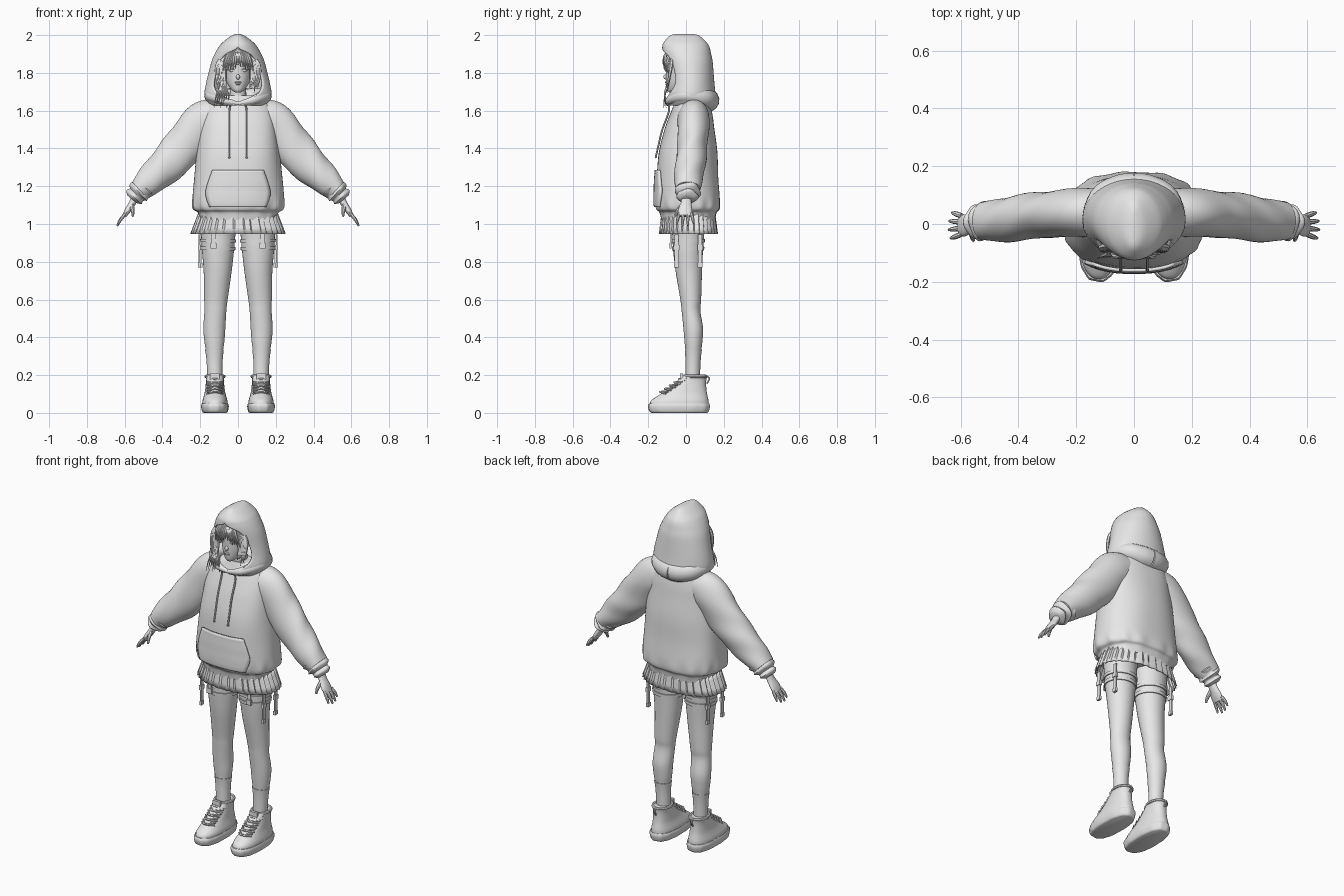
import bpy, bmesh, random
from math import sin, cos, pi, tau, radians, exp
from mathutils import Vector, Matrix

random.seed(4)
cube = bpy.data.objects.get("Cube")
if cube:
    bpy.data.objects.remove(cube)

grey = bpy.data.materials.new("plain grey")
grey.use_nodes = True
COLOUR = (0.8, 0.8, 0.8, 1)
grey.diffuse_color = COLOUR
grey.node_tree.nodes["Principled BSDF"].inputs["Base Color"].default_value = COLOUR


def finish(ob, mirror=False, thick=0, angle=40):
    """Colour, shade and optionally thicken or mirror a part."""
    ob.data.materials.clear()
    ob.data.materials.append(grey)
    bpy.ops.object.select_all(action='DESELECT')
    ob.select_set(True)
    bpy.context.view_layer.objects.active = ob
    bpy.ops.object.shade_smooth_by_angle(angle=radians(angle))
    if thick:
        solid = ob.modifiers.new("thickness", 'SOLIDIFY')
        solid.thickness, solid.offset = thick, 0
    if mirror:
        ob.modifiers.new("mirror", 'MIRROR')
    return ob


def from_bmesh(name, bm, **kw):
    bmesh.ops.recalc_face_normals(bm, faces=bm.faces[:])
    mesh = bpy.data.meshes.new(name)
    bm.to_mesh(mesh)
    bm.free()
    ob = bpy.data.objects.new(name, mesh)
    bpy.context.collection.objects.link(ob)
    return finish(ob, **kw)


def smooth(keys, steps=5):
    """Spline through key tuples."""
    out = []
    for i in range(len(keys) - 1):
        quad = keys[max(i - 1, 0)], keys[i], keys[i + 1], keys[min(i + 2, len(keys) - 1)]
        for s in range(steps):
            t = s / steps
            out.append([.5 * (2*b + (c - a)*t + (2*a - 5*b + 4*c - d)*t*t
                              + (3*b - a - 3*c + d)*t**3) for a, b, c, d in zip(*quad)])
    return out + [list(keys[-1])]


def bridge(bm, rows, closed):
    for r, q in zip(rows, rows[1:]):
        n = len(r)
        for i in range(n if closed else n - 1):
            j = (i + 1) % n
            bm.faces.new((r[i], r[j], q[j], q[i]))


def loft(name, rings, n=32, power=2, ripple=None, caps=True, **kw):
    """Skin rings of (x, y, z, radius across, radius along y)."""
    bm, rows = bmesh.new(), []
    centres = [Vector(r[:3]) for r in rings]
    for i, (c, ring) in enumerate(zip(centres, rings)):
        along = centres[min(i + 1, len(rings) - 1)] - centres[max(i - 1, 0)]
        across = along.cross(Vector((0, 1, 0))).normalized()
        row = []
        for k in range(n):
            a = tau * k / n
            u, v = (abs(f)**(2 / power) * (1 if f > 0 else -1) for f in (cos(a), sin(a)))
            g = ripple(a, c) if ripple else 1
            row.append(bm.verts.new(c + across*u*ring[3]*g + Vector((0, v*ring[4]*g, 0))))
        rows.append(row)
    bridge(bm, rows, True)
    if caps:
        bm.faces.new(rows[0])
        bm.faces.new(rows[-1])
    return from_bmesh(name, bm, **kw)


def upright(keys, steps=5):
    """Turn (z, half width, front y, back y, centre x) keys into loft rings."""
    return [(x, (f + b) / 2, z, w, (b - f) / 2) for z, w, f, b, x in smooth(keys, steps)]


def cord(name, keys, sides=1, **kw):
    """Round cord through (x, y, z, radius) keys."""
    curve = bpy.data.curves.new(name, 'CURVE')
    curve.dimensions, curve.bevel_depth, curve.bevel_resolution = '3D', 1, sides
    curve.use_fill_caps = True
    pts = smooth(keys)
    line = curve.splines.new('POLY')
    line.points.add(len(pts) - 1)
    for p, (x, y, z, r) in zip(line.points, pts):
        p.co, p.radius = (x, y, z, 1), max(r, .0005)
    ob = bpy.data.objects.new(name, curve)
    bpy.context.collection.objects.link(ob)
    bpy.ops.object.select_all(action='DESELECT')
    ob.select_set(True)
    bpy.context.view_layer.objects.active = ob
    bpy.ops.object.convert(target='MESH')
    return finish(bpy.context.object, **kw)


def blob(name, loc, size, **kw):
    bm = bmesh.new()
    bmesh.ops.create_uvsphere(bm, u_segments=20, v_segments=12, radius=1,
                              matrix=Matrix.LocRotScale(Vector(loc), None, Vector(size)))
    return from_bmesh(name, bm, **kw)


def box(name, loc, size, **kw):
    bm = bmesh.new()
    bmesh.ops.create_cube(bm, size=1, matrix=Matrix.LocRotScale(Vector(loc), None, Vector(size)))
    return from_bmesh(name, bm, **kw)


# Hoodie body with a gathered hem
POWER = 2.4
torso = upright([(1.02, .205, -.13, .155, 0), (1.06, .212, -.138, .163, 0), (1.08, .238, -.155, .178, 0),
                 (1.13, .243, -.16, .18, 0), (1.25, .233, -.155, .17, 0), (1.38, .22, -.145, .165, 0),
                 (1.5, .205, -.115, .15, 0), (1.58, .19, -.085, .14, 0), (1.64, .16, -.06, .125, 0),
                 (1.68, .09, -.045, .1, 0)])
loft("hoodie_body", torso, n=96, power=POWER, ripple=lambda a, c:
     1 + .018 * sin(14*a) * exp(-((c.z - 1.09) / .04)**2) + .008 * sin(5*a + 9*c.z))


def chest_y(x, z):
    ring = min(torso, key=lambda r: abs(r[2] - z))
    return ring[1] - ring[4] * (1 - abs(x / ring[3])**POWER)**(1 / POWER)


# Front pocket following the body
bm = bmesh.new()
rows = [[bm.verts.new((w*s/8, chest_y(w*s/8, z) - .007, z)) for s in range(-8, 9)]
        for z, w in smooth([(1.09, .15), (1.17, .17), (1.285, .135)], 6)]
bridge(bm, rows, False)
from_bmesh("front_pocket", bm, thick=.012)

# Drawstrings
cord("drawstrings", [(.035, -.1, 1.645, .005)] + [(.046, chest_y(.046, z) - .012, z, .005)
     for z in (1.6, 1.5, 1.42, 1.36)] + [(.046, chest_y(.046, 1.35) - .012, 1.35, .007)], mirror=True)

# Sleeves and bunched cuffs
loft("sleeves", smooth([(.1, .04, 1.57, .09, .08), (.18, .04, 1.54, .11, .085), (.27, .035, 1.43, .11, .08),
                        (.37, .025, 1.32, .098, .08), (.46, .012, 1.235, .08, .075),
                        (.52, .01, 1.18, .06, .065)], 7), n=40, mirror=True,
     ripple=lambda a, c: 1 + .03 * sin(3*a + 45*c.x) * min(1, c.x * 3))
loft("cuffs", smooth([(.485, .01, 1.205, .045, .05), (.495, .01, 1.195, .064, .07), (.51, .01, 1.18, .055, .058),
                      (.525, .01, 1.168, .064, .068), (.537, .008, 1.155, .046, .05), (.55, .008, 1.142, .052, .056),
                      (.56, .006, 1.13, .03, .035)], 4), n=32, mirror=True,
     ripple=lambda a, c: 1 + .06 * sin(4*a + 60*c.x))

# Hands
loft("palms", smooth([(.535, .005, 1.16, .022, .026), (.56, 0, 1.11, .018, .028), (.585, -.005, 1.07, .016, .038),
                      (.602, -.005, 1.042, .011, .034)], 4), n=20, mirror=True)
for i, reach in enumerate((.85, 1, .95, .75)):
    y = -.035 + .021 * i
    cord("fingers_%d" % (i + 1), [(.596, y, 1.055, .009), (.596 + .026*reach, y*1.25, 1.055 - .033*reach, .009),
         (.596 + .044*reach, y*1.4, 1.055 - .066*reach, .005)], sides=2, mirror=True)
cord("thumbs", [(.563, -.018, 1.1, .013), (.558, -.045, 1.07, .01), (.556, -.056, 1.04, .006)],
     sides=2, mirror=True)

# Hood open at the front: z, half width, front y, back y, opening half angle
bm, rows = bmesh.new(), []
for z, w, f, b, gap in smooth([(2, .008, -.06, .04, 0), (1.99, .035, -.085, .07, 0), (1.955, .08, -.115, .107, 0),
                               (1.93, .1, -.12, .12, 2), (1.9, .117, -.118, .127, 32), (1.86, .134, -.11, .135, 45),
                               (1.8, .15, -.1, .14, 51), (1.74, .164, -.1, .145, 51), (1.69, .172, -.11, .15, 38),
                               (1.66, .165, -.11, .15, 20), (1.63, .14, -.1, .14, 4)], 4):
    g = radians(max(gap, 0))
    angles = [g + (tau - 2*g) * k / 48 for k in range(49)]
    rows.append([bm.verts.new((w*sin(a), (f + b)/2 - (b - f)/2*cos(a), z)) for a in angles])
bridge(bm, rows, False)
bm.faces.new(rows[0][:-1])
bmesh.ops.remove_doubles(bm, verts=bm.verts[:], dist=.0004)
from_bmesh("hood", bm, thick=.012, angle=60)
cord("hood_collar_fold", [(0, -.095, 1.637, .01), (.08, -.085, 1.655, .022), (.14, -.01, 1.68, .036),
     (.11, .08, 1.67, .052), (.05, .11, 1.658, .06), (0, .115, 1.655, .062)], sides=5, mirror=True)

# Head and face
loft("neck", upright([(1.6, .05, -.04, .07, 0), (1.72, .042, -.04, .055, 0)]), n=20)
loft("head", upright([(1.697, .015, -.09, -.06, 0), (1.712, .036, -.1, -.01, 0), (1.75, .06, -.105, .045, 0),
                      (1.8, .074, -.107, .077, 0), (1.85, .08, -.107, .095, 0), (1.9, .072, -.09, .09, 0),
                      (1.93, .04, -.055, .055, 0)]), n=32)
blob("nose", (0, -.107, 1.779), (.01, .012, .014))
blob("upper_lip", (0, -.105, 1.75), (.018, .007, .005))
blob("lower_lip", (0, -.103, 1.741), (.015, .007, .005))
blob("eyes", (.032, -.096, 1.812), (.014, .006, .007), mirror=True)
cord("upper_eyelids", [(.015, -.102, 1.812, .002), (.032, -.103, 1.821, .003), (.05, -.09, 1.815, .002)], mirror=True)
cord("eyebrows", [(.014, -.107, 1.833, .002), (.032, -.103, 1.84, .003), (.053, -.09, 1.835, .001)], mirror=True)

# Hair: cap, fringe, side locks and long loose locks
blob("hair_cap", (0, .012, 1.845), (.092, .1, .095))
for i in range(13):
    x = -.075 + .0125 * i
    cord("fringe_lock", [(x*.3, -.075, 1.925, .004), (x*.8, -.112, 1.885, .009),
         (x*1.1, -.122 + abs(x)*.35, 1.83 - abs(x)*.3 + random.uniform(-.012, .012), .001)])
for side in (-1, 1):
    for i in range(8):
        x = side * (.066 + .006 * i)
        cord("side_lock", [(x*.5, -.07, 1.915, .005), (x, -.09 + .002*i, 1.85, .009),
             (x*1.05, -.088, 1.78, .008), (x*.95, -.1, random.uniform(1.69, 1.74), .001)])
for i in range(7):
    x = -.115 + .011 * i
    cord("long_lock", [(-.085, -.08, 1.8, .006), (-.09 + .003*i, -.1, 1.73, .007),
         (x, -.112, 1.68, .004), (x - .012, -.12 + .005*i, 1.615 + .01 * (i % 3), .001)])

# Pleated skirt
PLEATS = 34
loft("pleated_skirt", upright([(1.06, .205, -.125, .15, 0), (.948, .247, -.138, .165, 0)], 3),
     n=PLEATS * 5, power=2.2, caps=False, thick=.005, mirror=False, angle=25,
     ripple=lambda a, c: .97 + .055 * ((a * PLEATS / tau) % 1))

# Legs, socks and thigh bands
legs = upright([(1.04, .1, -.08, .1, .105), (.93, .09, -.072, .095, .105), (.86, .085, -.068, .09, .106),
                (.75, .074, -.055, .085, .108), (.6, .062, -.03, .08, .117), (.54, .058, -.023, .076, .12),
                (.45, .058, -.014, .09, .125), (.38, .053, -.008, .087, .125), (.28, .04, 0, .075, .124),
                (.15, .036, 0, .07, .122)], 8)
loft("legs", legs, n=32, mirror=True)


def leg_band(name, low, high, grow):
    rings = [(x, y, z, w + grow, d + grow) for x, y, z, w, d in legs if low <= z <= high]
    loft(name, rings, n=32, mirror=True)


leg_band("socks", .15, .335, .003)
leg_band("lower_thigh_bands", .855, .885, .006)
leg_band("upper_thigh_bands", .9, .921, .006)
for y in (-.05, .075):
    x = .197 if y < 0 else .188
    box("hanging_straps", (x + .008, y, .86), (.008, .022, .17), mirror=True)
    box("strap_buckles", (x + .008, y, .875), (.016, .03, .026), mirror=True)
    box("strap_ends", (x + .008, y, .782), (.014, .026, .022), mirror=True)
box("garter_straps", (.13, -.079, .925), (.02, .008, .09), mirror=True)
box("garter_buckles", (.13, -.082, .885), (.03, .012, .03), mirror=True)

# Shoes
FOOT = .122
loft("soles", upright([(0, .06, -.18, .112, FOOT), (.008, .068, -.193, .12, FOOT), (.035, .073, -.2, .126, FOOT),
                       (.05, .069, -.194, .122, FOOT)], 3), n=48, power=2.5, mirror=True,
     ripple=lambda a, c: 1 + .012 * sin(12*a))
loft("shoe_uppers", upright([(.04, .068, -.192, .12, FOOT), (.065, .066, -.185, .119, FOOT), (.09, .059, -.15, .114, FOOT),
                             (.11, .054, -.118, .11, FOOT), (.14, .05, -.077, .107, FOOT), (.17, .048, -.045, .107, FOOT),
                             (.197, .05, -.018, .11, FOOT)]), n=40, power=2.3, mirror=True)
cord("shoe_collars", [(FOOT + .047*cos(a), .046 + .06*sin(a), .193, .009)
     for a in (pi * k / 8 for k in range(17))], sides=2, mirror=True)
box("shoe_tongues", (FOOT, -.024, .188), (.05, .016, .04), mirror=True)
cord("heel_loops", [(FOOT, .108, .195, .005), (FOOT, .124, .182, .005), (FOOT, .11, .155, .005)], mirror=True)
for i in range(5):
    y, z = -.135 + .025 * i, .108 + .017 * i
    for s in (-1, 1):
        cord("laces", [(FOOT - .042*s, y + .03, z - .006, .005), (FOOT, y - .002, z + .003, .005),
             (FOOT + .042*s, y + .04, z + .006, .005)], mirror=True)
